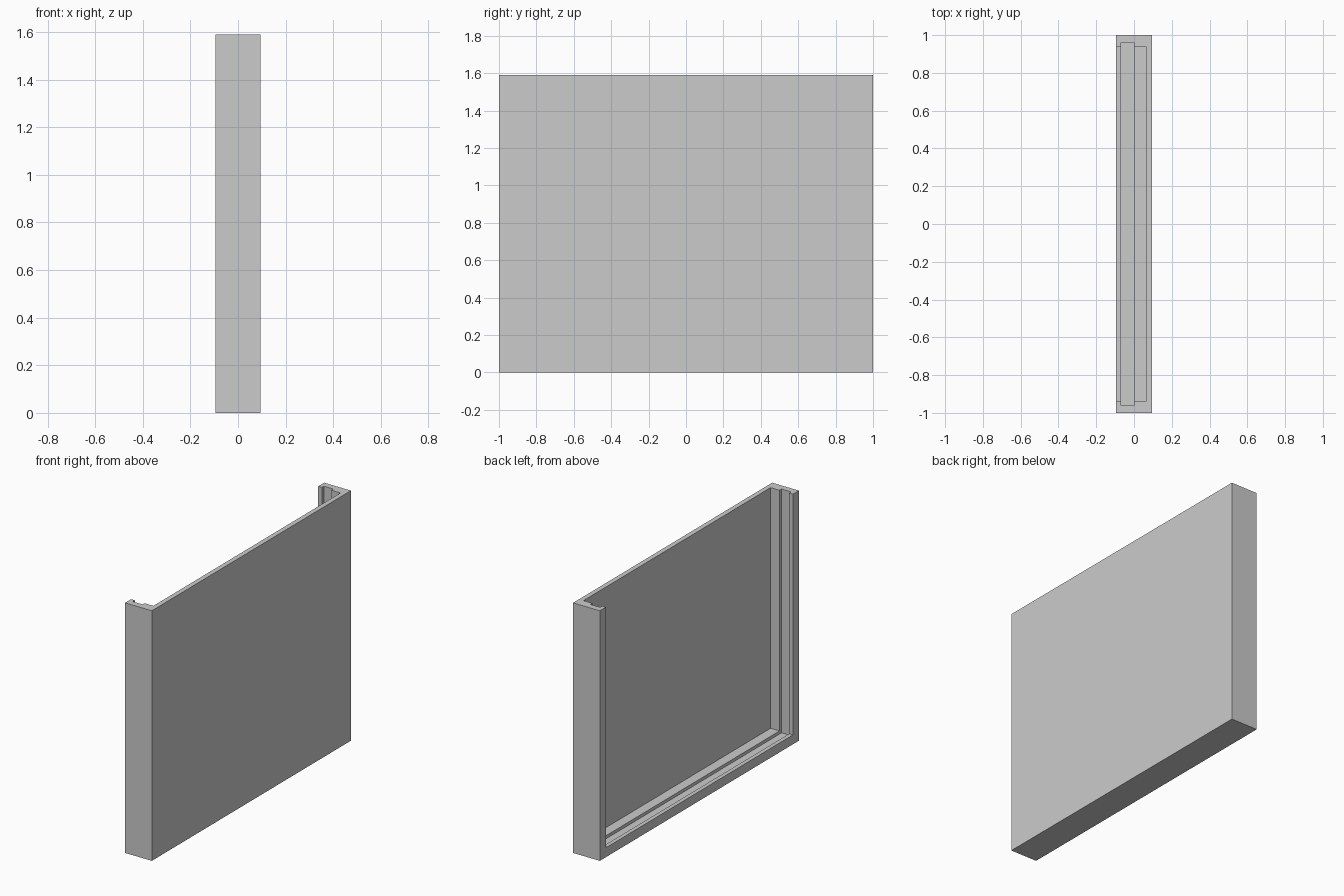
import bpy

# Remove the default cube only
cube = bpy.data.objects.get("Cube")
if cube:
    bpy.data.objects.remove(cube, do_unlink=True)

HALF_X, HALF_Y, HEIGHT = 0.094, 1.0, 1.59
RIM = 0.06            # frame width around the opening
GROOVE = 0.04         # material left outside the groove
OVER = 0.1            # cutter overshoot past open sides


def box(name, low, high):
    """Axis-aligned box between two corners."""
    centre = [(a + b) / 2 for a, b in zip(low, high)]
    bpy.ops.mesh.primitive_cube_add(size=1, location=centre)
    obj = bpy.context.object
    obj.name = name
    obj.scale = [b - a for a, b in zip(low, high)]
    bpy.ops.object.transform_apply(location=True, rotation=False, scale=True)
    return obj


def cut(target, cutter):
    """Subtract the cutter, then discard it."""
    cutter.hide_render = True
    mod = target.modifiers.new(cutter.name, 'BOOLEAN')
    mod.operation = 'DIFFERENCE'
    mod.solver = 'EXACT'
    mod.object = cutter
    bpy.context.view_layer.objects.active = target
    bpy.ops.object.modifier_apply(modifier=mod.name)
    bpy.data.objects.remove(cutter, do_unlink=True)


# Solid tray with a closed back panel on +x
tray = box("grooved_tray", (-HALF_X, -HALF_Y, 0), (HALF_X, HALF_Y, HEIGHT))

# Main recess, open on -x and at the top
inner = HALF_Y - RIM
cut(tray, box("recess_cutter", (-HALF_X - OVER, -inner, RIM),
              (0.063, inner, HEIGHT + OVER)))

# Sliding-panel groove running down both sides and along the bottom
slot = HALF_Y - GROOVE
cut(tray, box("groove_cutter", (-0.068, -slot, GROOVE),
              (0, slot, HEIGHT + OVER)))

# Plain grey finish
grey = bpy.data.materials.new("plain_grey")
grey.use_nodes = True
colour = (0.6, 0.6, 0.6, 1)
grey.diffuse_color = colour
grey.node_tree.nodes["Principled BSDF"].inputs["Base Color"].default_value = colour
tray.data.materials.clear()
tray.data.materials.append(grey)
